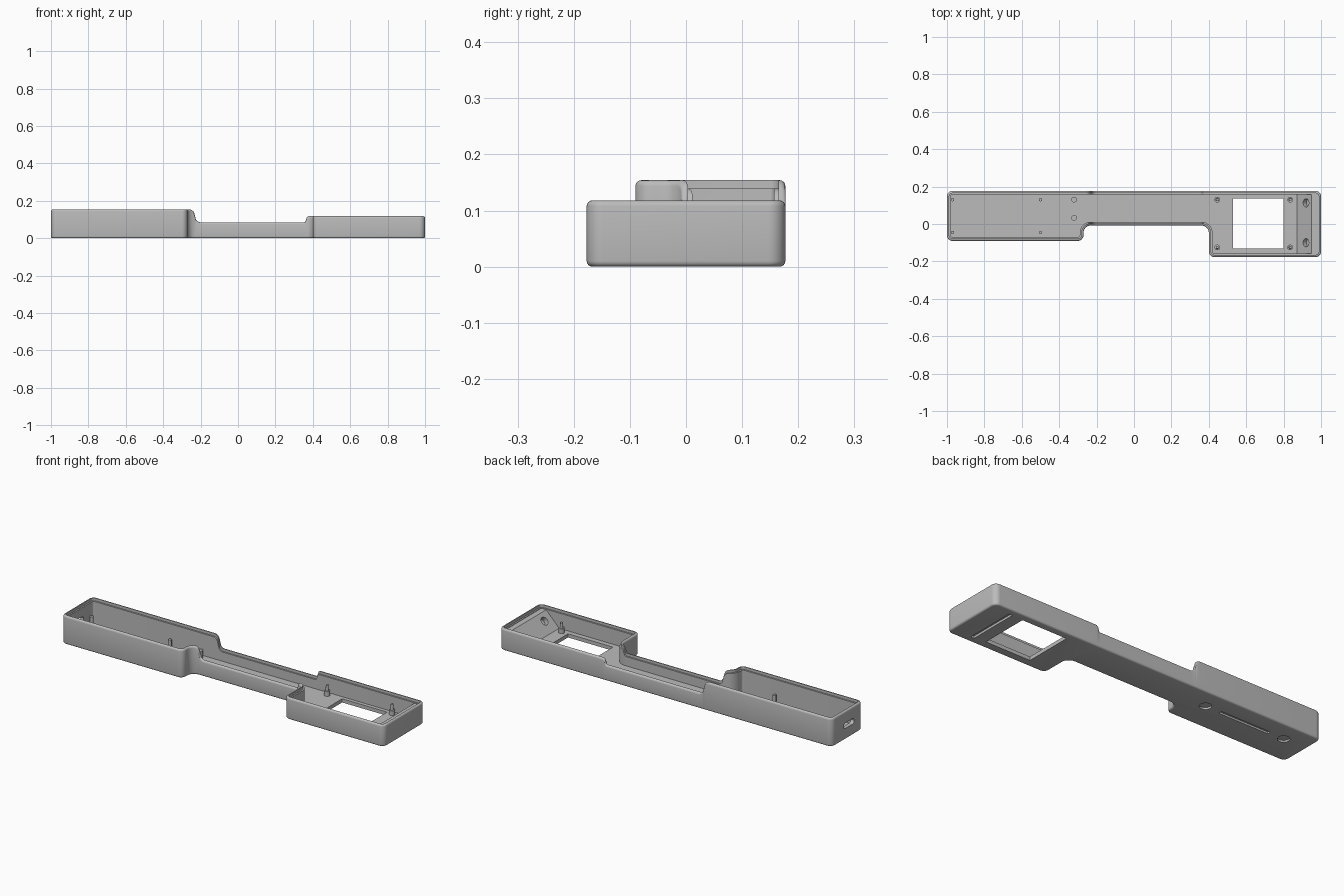
import bpy, bmesh, math
from mathutils import Vector, Matrix

cube = bpy.data.objects.get("Cube")
if cube:
    bpy.data.objects.remove(cube, do_unlink=True)

grey = bpy.data.materials.new("plain_grey")
grey.use_nodes = True
color = (0.5, 0.5, 0.5, 1)
grey.diffuse_color = color
grey.node_tree.nodes["Principled BSDF"].inputs["Base Color"].default_value = color

FLOOR, WALL, LIP, FILLET = 0.02, 0.02, 0.012, 0.01
# Plan corners, counterclockwise, with corner radius
CORNERS = [(-1, -.09, .03), (-.27, -.09, .03), (-.27, -.008, .04), (.4, -.008, .04),
           (.4, -.177, .03), (1, -.177, .03), (1, .177, .03), (-1, .177, .03)]
STEPS = [-.26 + .06 * i / 12 for i in range(13)] + [.35 + .03 * i / 8 for i in range(9)]


def s_curve(t):
    """Two quarter arcs joined into a step from 0 to 1."""
    t = min(max(t, 0), 1)
    if t < .5:
        return .5 - math.sqrt(max(.25 - t * t, 0))
    return .5 + math.sqrt(max(.25 - (1 - t) ** 2, 0))


def rim(x):
    """Height of the rim along the length."""
    return .154 - .069 * s_curve((x + .26) / .06) + .033 * s_curve((x - .35) / .03)


def outline(inset):
    """Rounded plan outline moved inward, always with the same point count."""
    pts, n = [], len(CORNERS)
    base = [Vector(c[:2]) for c in CORNERS]
    for i, (x, y, r) in enumerate(CORNERS):
        a = (base[i] - base[i - 1]).normalized()
        b = (base[(i + 1) % n] - base[i]).normalized()
        inward = Vector((-a.y, a.x)) + Vector((-b.y, b.x))
        r += inset if a.cross(b) < 0 else -inset
        center = base[i] + inward * inset + (b - a) * r
        for k in range(11):
            t = math.pi / 2 * k / 10
            pts.append(center + (a * math.sin(t) - b * math.cos(t)) * r)
        # Extra points where the rim steps up or down
        if i == 2:
            pts += [Vector((s, pts[-1].y)) for s in STEPS if -.229 < s < .359]
        if i == 6:
            pts += [Vector((s, pts[-1].y)) for s in reversed(STEPS)]
    return pts


def finish(bm, name, smooth=True):
    bmesh.ops.recalc_face_normals(bm, faces=bm.faces)
    mesh = bpy.data.meshes.new(name)
    bm.to_mesh(mesh)
    bm.free()
    obj = bpy.data.objects.new(name, mesh)
    bpy.context.collection.objects.link(obj)
    mesh.materials.append(grey)
    bpy.ops.object.select_all(action='DESELECT')
    obj.select_set(True)
    bpy.context.view_layer.objects.active = obj
    if smooth:
        bpy.ops.object.shade_smooth_by_angle(angle=math.radians(35))
    return obj


def add_box(bm, x0, x1, y0, y1, z0, z1):
    m = Matrix.Translation(((x0 + x1) / 2, (y0 + y1) / 2, (z0 + z1) / 2))
    bmesh.ops.create_cube(bm, size=1, matrix=m @ Matrix.Diagonal((x1 - x0, y1 - y0, z1 - z0, 1)))


def add_cylinder(bm, center, r, depth, turn=Matrix(), r2=None, sides=24):
    bmesh.ops.create_cone(bm, cap_ends=True, segments=sides, radius1=r, radius2=r if r2 is None else r2,
                          depth=depth, matrix=Matrix.Translation(center) @ turn)


def cut(obj, bm):
    """Subtract the shapes in bm from obj."""
    cutter = finish(bm, "cutter", False)
    cutter.hide_render = True
    mod = obj.modifiers.new("cut", 'BOOLEAN')
    mod.operation, mod.solver, mod.object = 'DIFFERENCE', 'EXACT', cutter
    bpy.context.view_layer.objects.active = obj
    bpy.ops.object.modifier_apply(modifier=mod.name)
    bpy.data.objects.remove(cutter, do_unlink=True)
    bpy.ops.object.select_all(action='DESELECT')
    obj.select_set(True)
    bpy.ops.object.shade_smooth_by_angle(angle=math.radians(35))


# Tray shell: rounded underside, outer wall, rounded rim, inner lip, cavity
rings = []
angles = [math.pi / 2 * k / 4 for k in range(5)]
for t in angles:
    rings.append((FILLET * (1 - math.sin(t)), lambda x, t=t: FILLET * (1 - math.cos(t))))
for t in angles:
    rings.append((FILLET * (1 - math.cos(t)), lambda x, t=t: rim(x) - FILLET * (1 - math.sin(t))))
rings += [(LIP, rim), (LIP, lambda x: rim(x) - .015), (WALL, lambda x: rim(x) - .015),
          (WALL, lambda x: FLOOR)]
bm = bmesh.new()
loops = [[bm.verts.new((p.x, p.y, height(p.x))) for p in outline(inset)] for inset, height in rings]
for low, high in zip(loops, loops[1:]):
    for i in range(len(low)):
        bm.faces.new((low[i - 1], low[i], high[i], high[i - 1]))
bm.faces.new(loops[0])
bm.faces.new(loops[-1])
tray = finish(bm, "tray_shell")

# Openings: display window, underside slots and round recesses, end port
bm = bmesh.new()
add_box(bm, .53, .8, -.13, .137, -.05, .06)
add_box(bm, .865, .885, -.14, .14, -.05, .012)
add_box(bm, -.77, -.47, .06, .08, -.05, .01)
for x in (-.86, -.38):
    add_cylinder(bm, (x, .07, 0), .03, .02)
cut(tray, bm)
bm = bmesh.new()
add_box(bm, -1.05, -.95, 0, .06, .06, .09)
cut(tray, bm)
bm = bmesh.new()
for y in (0, .06):
    add_cylinder(bm, (-1, y, .075), .015, .1, Matrix.Rotation(math.pi / 2, 4, 'Y'))
cut(tray, bm)

# Sloped panel at the wide end, with two round sockets
bm = bmesh.new()
profile = [(.87, .018), (.985, .018), (.985, .1), (.95, .1)]
face = bm.faces.new([bm.verts.new((x, -.16, z)) for x, z in profile])
side = bmesh.ops.extrude_face_region(bm, geom=[face])["geom"]
bmesh.ops.translate(bm, vec=(0, .32, 0), verts=[v for v in side if isinstance(v, bmesh.types.BMVert)])
panel = finish(bm, "sloped_panel")
bm = bmesh.new()
for y in (-.1, .113):
    add_cylinder(bm, (.92, y, .068), .022, .05, Matrix.Rotation(-math.pi / 4, 4, 'Y'))
cut(panel, bm)


def posts(name, spots, r, top, pin_r=0, pin_top=0):
    bm = bmesh.new()
    for x, y in spots:
        add_cylinder(bm, (x, y, (top + .015) / 2), r, top - .015)
        if pin_r:
            add_cylinder(bm, (x, y, (top + pin_top) / 2), pin_r, pin_top - top, r2=pin_r * .85)
    finish(bm, name)


# Mounting posts
posts("board_pins", [(x, y) for x in (-.97, -.5) for y in (.13, -.045)], .009, .07)
posts("middle_posts", [(-.32, .13), (-.32, .033)], .015, .06)
posts("display_posts", [(x, y) for x in (.445, .835) for y in (.13, -.125)], .015, .045, .008, .075)
